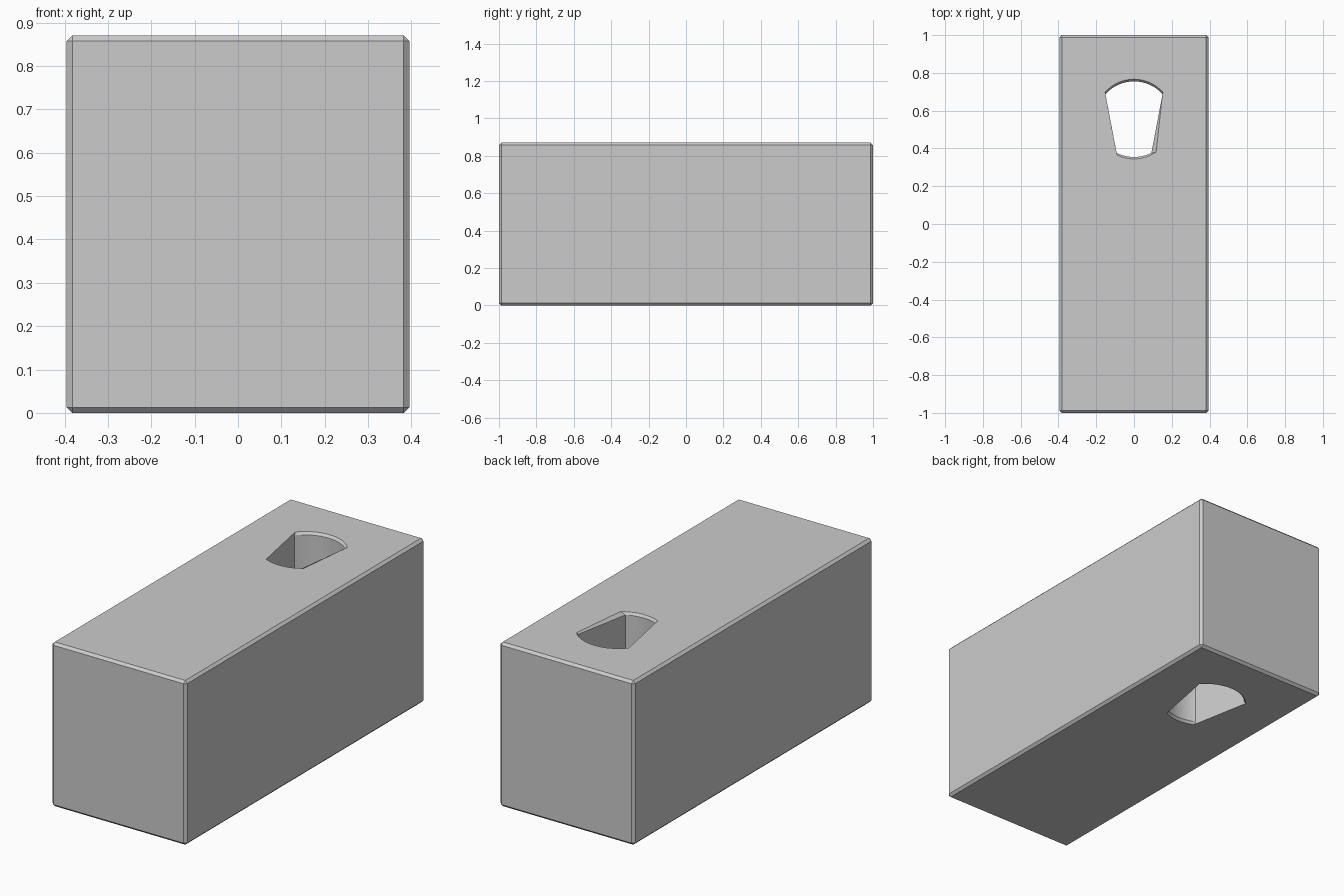
import bpy, bmesh, math

if "Cube" in bpy.data.objects:
    bpy.data.objects.remove(bpy.data.objects["Cube"])

W, L, H, C = 0.79, 2.0, 0.87, 0.013


def arc(x, y_end, y_apex, n=16):
    """Circular arc from (x, y_end) over (0, y_apex) to (-x, y_end)."""
    s = y_apex - y_end
    r = (x * x + s * s) / (2 * abs(s))
    sign = 1 if s > 0 else -1
    a = math.asin(x / r)
    cy = y_apex - sign * r
    return [(r * math.sin(a - 2 * a * i / n),
             cy + sign * r * math.cos(a - 2 * a * i / n)) for i in range(n + 1)]


def eye(x_back, y_back, apex_back, x_front, y_front, apex_front):
    return arc(x_back, y_back, apex_back) + arc(x_front, y_front, apex_front)[::-1]


# Hammer head block with chamfered edges
bpy.ops.mesh.primitive_cube_add(size=1, location=(0, 0, H / 2))
head = bpy.context.object
head.name = "hammer_head"
head.scale = (W, L, H)
bpy.ops.object.transform_apply(location=True, rotation=False, scale=True)
bevel = head.modifiers.new("chamfer", 'BEVEL')
bevel.width = C
bevel.segments = 1

# Tapered handle eye, both arcs chamfered at each mouth
inner = eye(0.151, 0.688, 0.755, 0.092, 0.376, 0.355)
outer = eye(0.153, 0.698, 0.767, 0.090, 0.365, 0.344)
top = list(outer)
top[-1] = (0.118, 0.380)  # slightly wider front right corner on top

e = 0.0005
bm = bmesh.new()
rings = [[bm.verts.new((x, y, z)) for x, y in prof] for prof, z in
         ((outer, -e), (inner, C), (inner, H - C), (top, H + e))]
n = len(inner)
for a, b in zip(rings, rings[1:]):
    for i in range(n):
        j = (i + 1) % n
        bm.faces.new((a[i], a[j], b[j], b[i]))
bm.faces.new(rings[0][::-1])
bm.faces.new(rings[-1])
bmesh.ops.recalc_face_normals(bm, faces=bm.faces)
mesh = bpy.data.meshes.new("eye_cutter")
bm.to_mesh(mesh)
bm.free()
cutter = bpy.data.objects.new("eye_cutter", mesh)
bpy.context.collection.objects.link(cutter)
cutter.hide_render = True

cut = head.modifiers.new("eye", 'BOOLEAN')
cut.operation = 'DIFFERENCE'
cut.solver = 'EXACT'
cut.object = cutter

# Bake the cut and smooth only the curved walls
bpy.context.view_layer.objects.active = head
for name in ("chamfer", "eye"):
    bpy.ops.object.modifier_apply(modifier=name)
bpy.data.objects.remove(cutter)
head.select_set(True)
bpy.ops.object.shade_smooth_by_angle(angle=math.radians(25))
